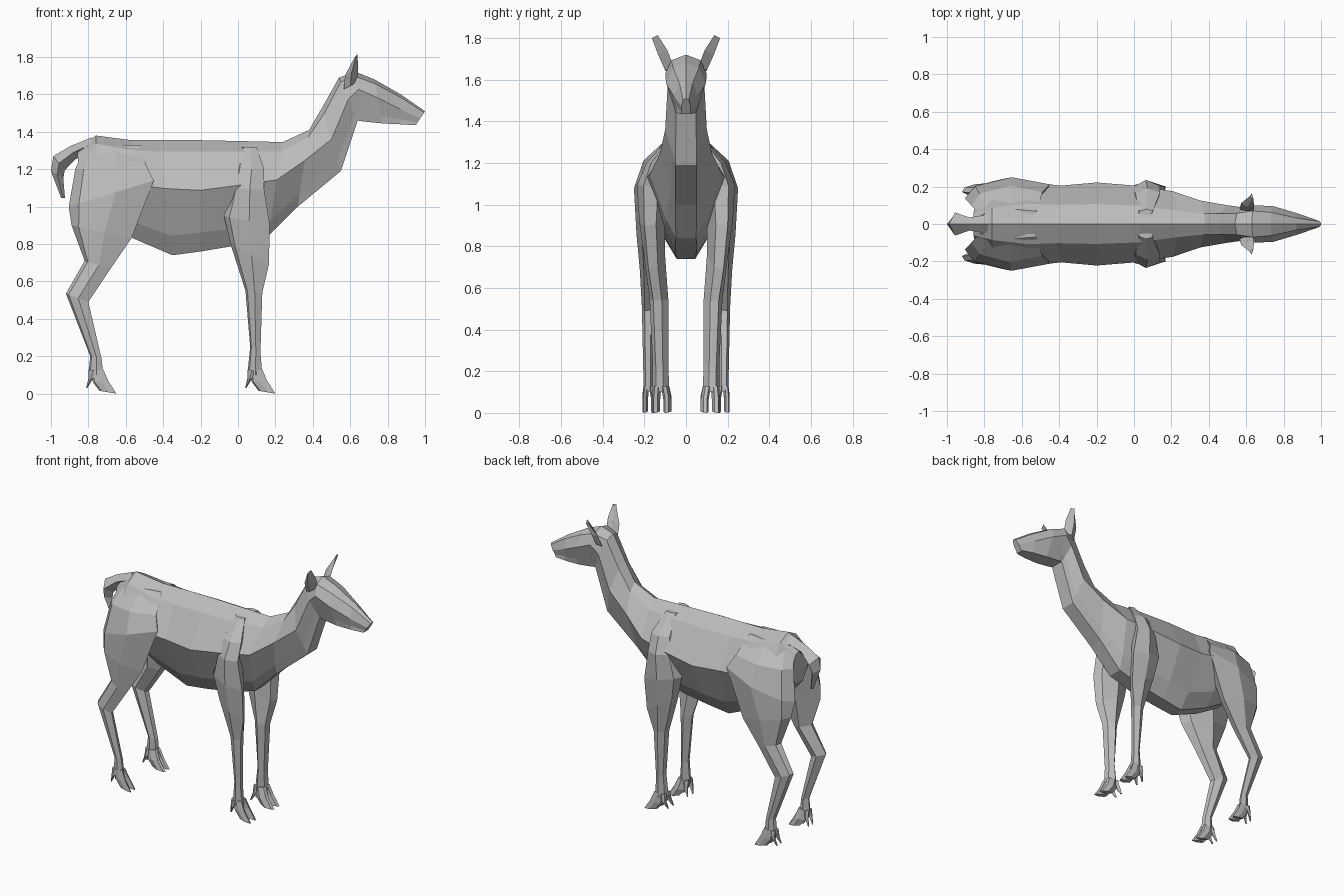
import bpy
import bmesh
from mathutils import Vector

default_cube = bpy.data.objects.get("Cube")
if default_cube:
    bpy.data.objects.remove(default_cube, do_unlink=True)

grey = bpy.data.materials.new("plain_grey")
grey.use_nodes = True
grey.diffuse_color = (0.5, 0.5, 0.5, 1)
grey.node_tree.nodes["Principled BSDF"].inputs["Base Color"].default_value = grey.diffuse_color


def loft(name, groups, mirrored=False):
    """Skin each group of equally long rings, capping both ends."""
    bm = bmesh.new()
    for rings in groups:
        loops = [[bm.verts.new(point) for point in ring] for ring in rings]
        for lower, upper in zip(loops, loops[1:]):
            count = len(lower)
            for i in range(count):
                j = (i + 1) % count
                bm.faces.new((lower[i], lower[j], upper[j], upper[i]))
        bm.faces.new(loops[0])
        bm.faces.new(loops[-1])
    bmesh.ops.recalc_face_normals(bm, faces=bm.faces)
    mesh = bpy.data.meshes.new(name)
    bm.to_mesh(mesh)
    bm.free()
    mesh.materials.append(grey)
    part = bpy.data.objects.new(name, mesh)
    bpy.context.collection.objects.link(part)
    if mirrored:
        mirror = part.modifiers.new("both_sides", "MIRROR")
        mirror.use_axis = (False, True, False)
        mirror.use_clip = False
        mirror.use_mirror_merge = False


def trunk_ring(top_x, top_z, low_x, low_z, width, crown, side, base):
    """Symmetric section: ridge, crown, widest side, lower flank, base."""
    top = Vector((top_x, 0, top_z))
    low = Vector((low_x, 0, low_z))
    half = [(0.1, crown), (side, 1), (0.83, (1 + base) * 0.43), (1, base)]
    right = [top.lerp(low, t) + Vector((0, width * w, 0)) for t, w in half]
    left = [Vector((p.x, -p.y, p.z)) for p in reversed(right)]
    return [top] + right + left


def limb_ring(back_x, back_z, front_x, front_z, inner, outer):
    """Six-sided section from a back edge to a front edge."""
    back = Vector((back_x, 0, back_z))
    front = Vector((front_x, 0, front_z))
    section = [(0, 0.4), (0.12, 0.75), (0.55, 1), (1, 0.8), (0.9, 0.35), (0.45, 0)]
    return [back.lerp(front, t) + Vector((0, inner + (outer - inner) * w, 0))
            for t, w in section]


def limb(*rows):
    return [limb_ring(*row) for row in rows]


# Trunk, neck and head in one continuous skin
trunk_rows = [
    (-.86, 1.3, -.84, 1.06, .1, .6, .5, .4),
    (-.76, 1.38, -.74, .94, .19, .45, .5, .3),
    (-.57, 1.355, -.56, .83, .225, .48, .45, .22),
    (-.42, 1.355, -.35, .74, .205, .5, .42, .22),
    (-.2, 1.355, -.2, .76, .222, .48, .45, .22),
    (.03, 1.35, -.02, .79, .205, .48, .42, .25),
    (.24, 1.345, .16, .84, .175, .4, .4, .28),
    (.38, 1.41, .32, 1.0, .125, .45, .4, .4),
    (.45, 1.53, .55, 1.19, .1, .55, .5, .5),
    (.54, 1.69, .64, 1.46, .088, .65, .5, .55),
    (.63, 1.72, .67, 1.455, .1, .7, .35, .5),
    (.73, 1.68, .77, 1.445, .095, .65, .42, .55),
    (.87, 1.6, .87, 1.44, .058, .55, .5, .75),
    (1, 1.51, .95, 1.435, .022, .6, .5, 1.2),
]
loft("body_neck_and_head", [[trunk_ring(*row) for row in trunk_rows]])

# Hind legs from haunch to pastern
loft("hind_legs", [limb(
    (-.82, 1.32, -.52, 1.33, .02, .08),
    (-.87, 1.2, -.49, 1.22, .03, .205),
    (-.905, 1.0, -.45, 1.14, .06, .25),
    (-.89, .9, -.57, .83, .1, .238),
    (-.82, .71, -.68, .67, .12, .222),
    (-.92, .535, -.8, .49, .145, .212),
    (-.79, .2, -.73, .19, .152, .205),
    (-.8, .1, -.72, .1, .15, .205),
)], mirrored=True)

# Front legs from shoulder to pastern
loft("front_legs", [limb(
    (.02, 1.32, .1, 1.32, .03, .08),
    (-.01, 1.2, .14, 1.2, .08, .19),
    (-.03, 1.1, .14, 1.09, .08, .235),
    (-.075, .95, .17, .9, .1, .225),
    (-.04, .8, .165, .69, .1, .2),
    (.04, .55, .13, .54, .085, .175),
    (.065, .25, .12, .22, .085, .16),
    (.05, .1, .13, .1, .08, .16),
)], mirrored=True)


def foot(name, shift, inner, outer):
    """Two pointed toes and two dewclaws."""
    middle = (inner + outer) / 2
    groups = []
    for near, far, splay in ((inner, middle, -.01), (middle, outer, .005)):
        groups.append(limb(
            (shift + .06, .12, shift + .13, .13, near, far),
            (shift + .075, .06, shift + .155, .07, near + splay, far + splay),
            (shift + .11, .015, shift + .2, 0, near + splay, far + splay)))
        groups.append(limb(
            (shift + .05, .13, shift + .09, .12, near, far),
            (shift + .05, .08, shift + .075, .08, near + splay, far + splay),
            (shift + .038, .03, shift + .045, .03, near + splay, near + splay + .012)))
    loft(name, groups, mirrored=True)


foot("hind_feet", -.85, .15, .205)
foot("front_feet", 0, .08, .158)


def diamond(center, along, half_width, thick):
    """Four-sided section across a flattened part."""
    c, a = Vector(center), Vector(along)
    side = Vector((0, half_width, 0))
    return [c + a * thick, c + side, c - a * thick, c - side]


# Tail, drooping with a flared middle
loft("tail", [[
    diamond((-.78, 0, 1.335), (0, 0, 1), .05, .035),
    diamond((-.88, 0, 1.29), (-.4, 0, 1), .035, .035),
    diamond((-.957, 0, 1.232), (-.8, 0, 1), .062, .038),
    diamond((-.967, 0, 1.17), (-1, 0, .6), .04, .033),
    diamond((-.935, 0, 1.045), (-1, 0, 0), .01, .01),
]])


def ear_ring(x, y, z, length, thick):
    """Pointed front, broad middle and pointed back."""
    return [(x + length, y - thick, z + thick), (x, y + thick, z),
            (x - length, y, z - length / 2), (x, y - thick, z)]


# Ears, leaning outwards
loft("ears", [[
    ear_ring(.6, .08, 1.645, .035, .02),
    ear_ring(.608, .112, 1.72, .035, .022),
    ear_ring(.63, .15, 1.8, .008, .014),
]], mirrored=True)
